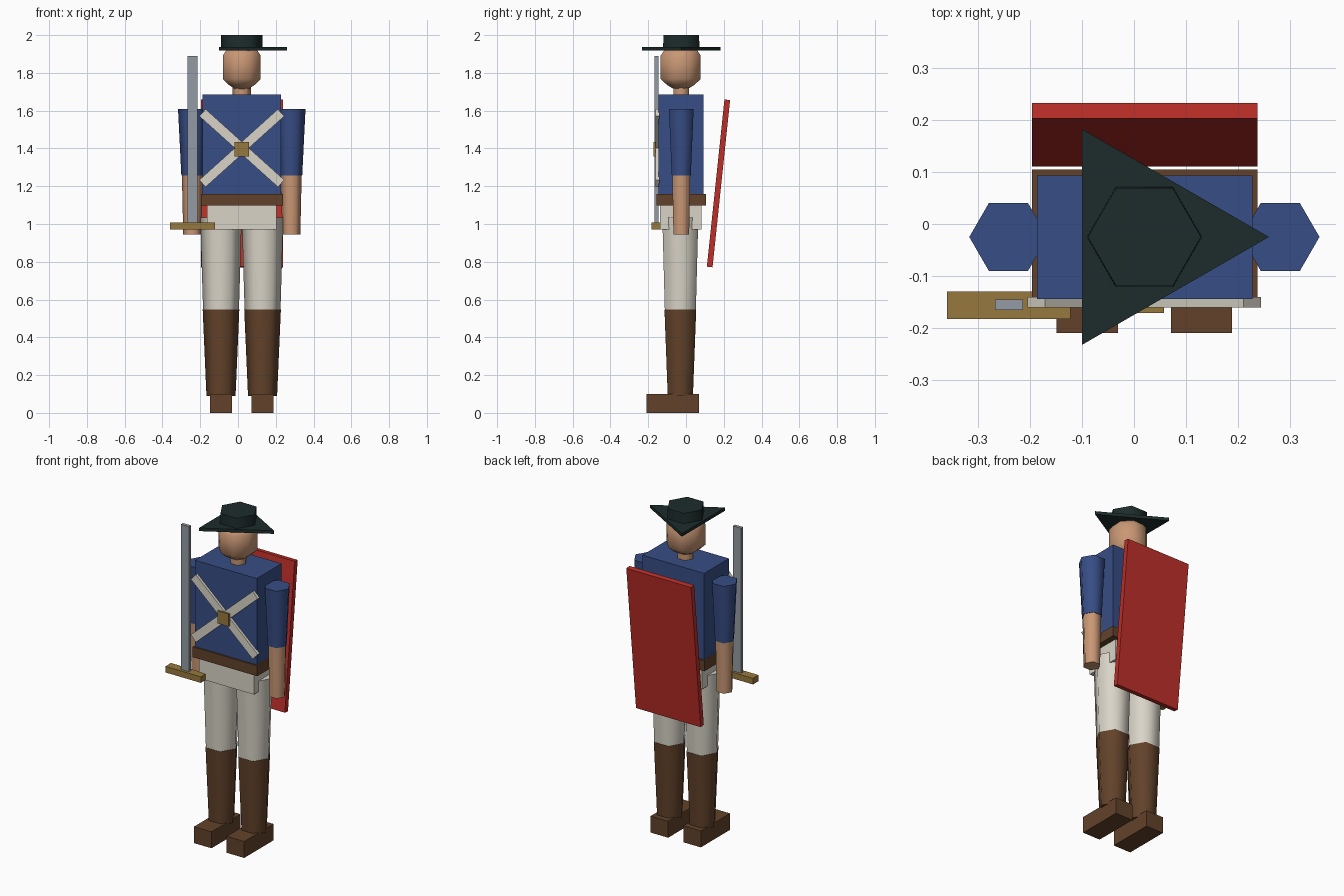
import bpy, bmesh, math
from mathutils import Matrix, Vector

if "Cube" in bpy.data.objects:
    bpy.data.objects.remove(bpy.data.objects["Cube"])

CX, CY = 0.02, -0.025  # body axis


def material(name, *rgb):
    m = bpy.data.materials.new(name)
    col = [(c / 255) ** 2.2 for c in rgb] + [1]
    m.use_nodes = True
    m.diffuse_color = col
    bsdf = next(n for n in m.node_tree.nodes if n.type == "BSDF_PRINCIPLED")
    bsdf.inputs["Base Color"].default_value = col
    bsdf.inputs["Roughness"].default_value = 0.8
    return m


blue = material("coat blue", 58, 78, 132)
brown = material("leather brown", 98, 68, 46)
white = material("off white", 216, 211, 198)
skin = material("skin", 200, 150, 116)
red = material("shield red", 188, 50, 45)
gold = material("brass", 150, 120, 64)
steel = material("steel", 146, 154, 162)
dark = material("hat dark green", 35, 48, 48)


def finish(name, bm, mat):
    me = bpy.data.meshes.new(name)
    bmesh.ops.recalc_face_normals(bm, faces=bm.faces)
    bm.to_mesh(me)
    bm.free()
    me.materials.append(mat)
    ob = bpy.data.objects.new(name, me)
    bpy.context.collection.objects.link(ob)
    bpy.ops.object.select_all(action="DESELECT")
    ob.select_set(True)
    bpy.context.view_layer.objects.active = ob
    bpy.ops.object.shade_smooth_by_angle(angle=math.radians(65))
    return ob


def box(name, mat, x, y, z, axis="X", angle=0):
    """Box from (min, max) ranges, optionally turned about its centre."""
    bm = bmesh.new()
    bmesh.ops.create_cube(bm, size=1)
    centre = Vector([sum(r) / 2 for r in (x, y, z)])
    size = [r[1] - r[0] for r in (x, y, z)]
    turn = Matrix.Rotation(math.radians(angle), 4, axis)
    bm.transform(Matrix.Translation(centre) @ turn @ Matrix.Diagonal(size + [1]))
    return finish(name, bm, mat)


def lathe(name, mat, x, y, profile, sides=6, start=0.0, depth=1.0):
    """Stack of regular polygons from (radius, height) pairs, capped at both ends."""
    bm = bmesh.new()
    rings = []
    for r, z in profile:
        angles = [start + math.tau * i / sides for i in range(sides)]
        rings.append([bm.verts.new((x + r * math.cos(a), y + depth * r * math.sin(a), z))
                      for a in angles])
    for a, b in zip(rings, rings[1:]):
        for i in range(sides):
            j = (i + 1) % sides
            bm.faces.new((a[i], a[j], b[j], b[i]))
    bm.faces.new(rings[0])
    bm.faces.new(rings[-1])
    return finish(name, bm, mat)


# Legs, boots, feet and arms, once per side
for side, s in (("left", 1), ("right", -1)):
    lx, ax = CX + s * 0.11, CX + s * 0.262
    box(side + "_foot", brown, (lx - 0.059, lx + 0.059), (-0.21, 0.07), (0, 0.1))
    lathe(side + "_boot", brown, lx, -0.03, [(0.077, 0.09), (0.097, 0.547)])
    lathe(side + "_thigh", white, lx, -0.03, [(0.095, 0.547), (0.11, 1.035)])
    lathe(side + "_forearm", skin, ax, CY, [(0.048, 0.945), (0.055, 1.256)])
    lathe(side + "_sleeve", blue, ax, CY, [(0.058, 1.256), (0.0755, 1.61)])

# Body
box("pelvis", white, (-0.165, 0.203), (-0.138, 0.083), (0.97, 1.1))
box("belt", brown, (-0.197, 0.238), (-0.155, 0.105), (1.097, 1.16))
box("torso", blue, (-0.187, 0.228), (-0.145, 0.093), (1.16, 1.685))

# Crossed chest straps and buckle
for name, angle in (("strap_rising", -42), ("strap_falling", 42)):
    box(name, white, (CX - 0.28, CX + 0.28), (-0.161, -0.141), (1.377, 1.427), "Y", angle)
box("buckle", gold, (-0.018, 0.058), (-0.172, -0.145), (1.357, 1.433))

# Neck and head
lathe("neck", skin, CX, CY, [(0.048, 1.67), (0.048, 1.75)])
lathe("head", skin, CX, CY - 0.003,
      [(0.035, 1.713), (0.075, 1.737), (0.108, 1.768), (0.108, 1.892), (0.085, 1.925)],
      sides=8, start=math.pi / 8, depth=1.06)

# Hat with a three-cornered brim
lathe("hat_brim", dark, CX, CY, [(0.24, 1.919), (0.24, 1.938)], sides=3)
lathe("hat_crown", dark, CX, CY, [(0.111, 1.93), (0.109, 2.0)])

# Sword held upright in front of the right hand
box("sword_blade", steel, (-0.268, -0.214), (-0.166, -0.146), (1.0, 1.89))
box("sword_guard", gold, (-0.36, -0.122), (-0.183, -0.13), (0.971, 1.008))

# Shield slung on the back, leaning outward at the top
box("shield", red, (-0.197, 0.238), (0.157, 0.187), (0.77, 1.66), "X", -6)
